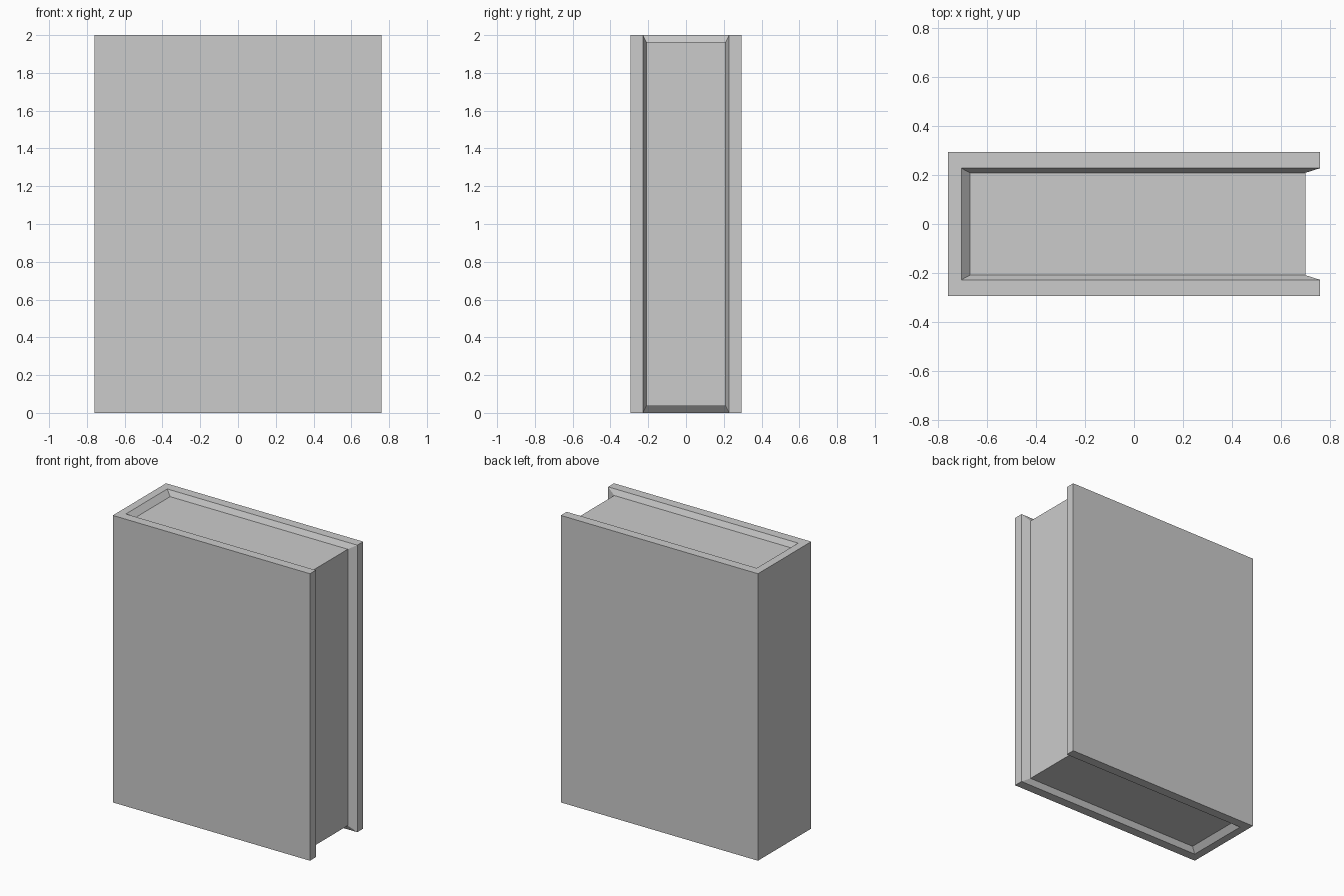
import bpy, bmesh

if "Cube" in bpy.data.objects:
    bpy.data.objects.remove(bpy.data.objects["Cube"])

HX, HY, H = 0.76, 0.293, 2.0          # outer half length, half thickness, height
RIM_Y, PAGE_Y = 0.228, 0.209          # cover opening: outer lip and page line
RIM_X, PAGE_X, FORE_X = -0.705, -0.67, 0.70
INSET = 0.037                         # page recess at top and bottom


def finish(name, bm):
    bmesh.ops.recalc_face_normals(bm, faces=bm.faces)
    mesh = bpy.data.meshes.new(name)
    bm.to_mesh(mesh)
    bm.free()
    obj = bpy.data.objects.new(name, mesh)
    bpy.context.collection.objects.link(obj)
    return obj


def u_profile(z, at_end):
    # half of the U-shaped section, then its mirror image
    fore = (HX, -RIM_Y) if at_end else (FORE_X, -PAGE_Y)
    spine = (RIM_X, -RIM_Y) if at_end else (PAGE_X, -PAGE_Y)
    half = [(-HX, -HY), (HX, -HY), (HX, -RIM_Y), fore, spine]
    return [(x, y, z) for x, y in half + [(x, -y) for x, y in reversed(half)]]


# Cover: lofted U section with sloping inner lips
bm = bmesh.new()
levels = [(0, True), (INSET, False), (H - INSET, False), (H, True)]
rings = [[bm.verts.new(p) for p in u_profile(z, end)] for z, end in levels]
for low, high in zip(rings, rings[1:]):
    n = len(low)
    for i in range(n):
        j = (i + 1) % n
        bm.faces.new((low[i], low[j], high[j], high[i]))
bm.faces.new(rings[0])
bm.faces.new(rings[-1])
bmesh.ops.remove_doubles(bm, verts=bm.verts, dist=1e-4)
bmesh.ops.dissolve_limit(bm, angle_limit=0.01, verts=bm.verts, edges=bm.edges)
finish("book_cover", bm)

# Page block: plain box filling the recess
bm = bmesh.new()
bmesh.ops.create_cube(bm, size=1)
bmesh.ops.scale(bm, verts=bm.verts, vec=(FORE_X - PAGE_X, 2 * PAGE_Y, H - 2 * INSET))
bmesh.ops.translate(bm, verts=bm.verts, vec=((FORE_X + PAGE_X) / 2, 0, H / 2))
finish("page_block", bm)
